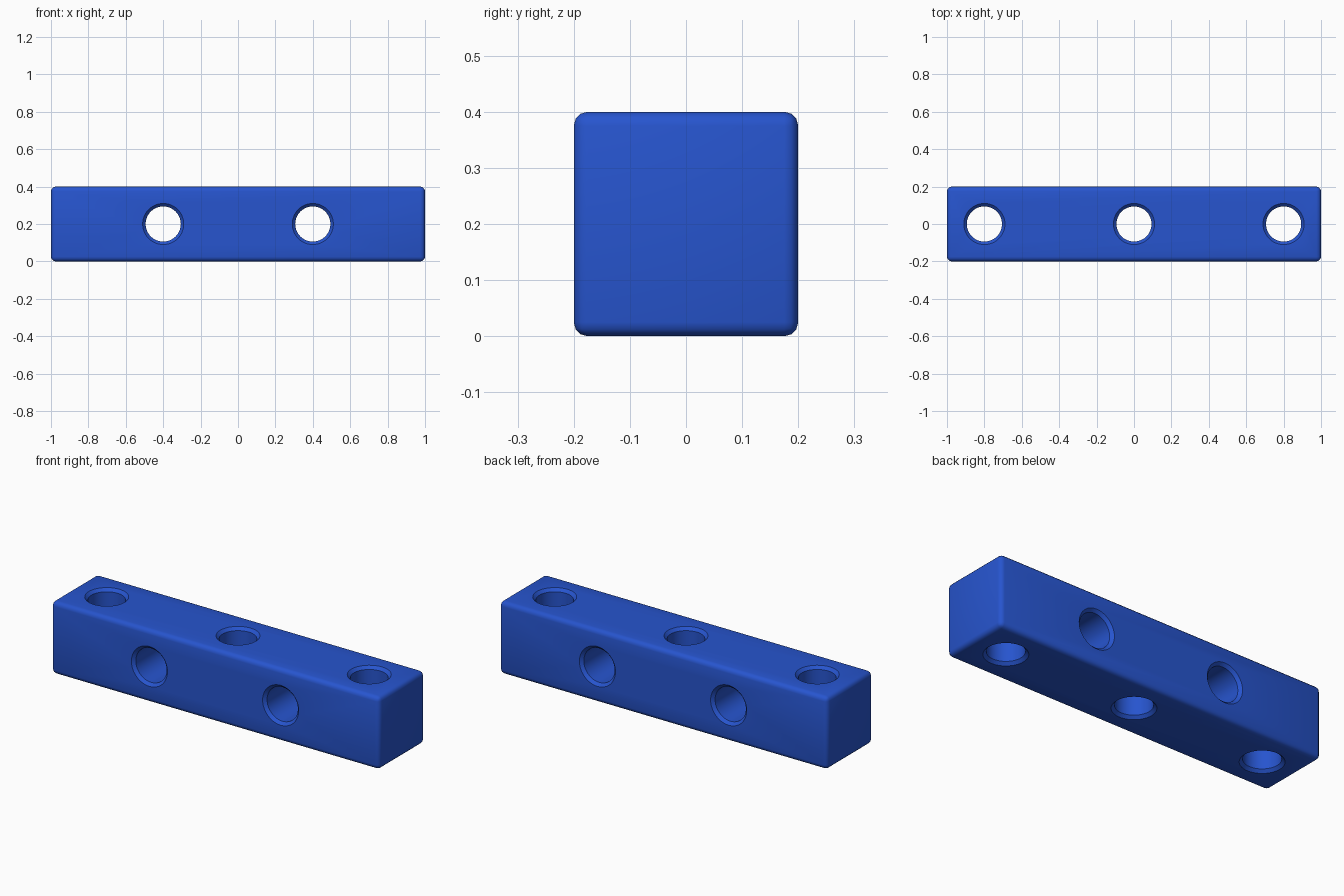
import bpy, bmesh, math
from mathutils import Matrix

if "Cube" in bpy.data.objects:
    bpy.data.objects.remove(bpy.data.objects["Cube"])

HALF, R_IN, R_OUT, CH = 0.2, 0.094, 0.11, 0.016


def make_object(name, bm):
    mesh = bpy.data.meshes.new(name)
    bm.to_mesh(mesh)
    bm.free()
    obj = bpy.data.objects.new(name, mesh)
    bpy.context.collection.objects.link(obj)
    return obj


# Drill shape: straight bore with a flared mouth at both ends
def hole_cutter(name, x, along_y):
    bm = bmesh.new()
    d = 0.02
    profile = [(R_OUT + d, -HALF - d), (R_IN, -HALF + CH),
               (R_IN, HALF - CH), (R_OUT + d, HALF + d)]
    n = 48
    rings = [[bm.verts.new((r * math.cos(2 * math.pi * i / n),
                            r * math.sin(2 * math.pi * i / n), z))
              for i in range(n)] for r, z in profile]
    for a, b in zip(rings, rings[1:]):
        for i in range(n):
            j = (i + 1) % n
            bm.faces.new((a[i], a[j], b[j], b[i]))
    bm.faces.new(rings[0][::-1])
    bm.faces.new(rings[-1])
    if along_y:
        bm.transform(Matrix.Rotation(math.pi / 2, 4, 'X'))
    bm.transform(Matrix.Translation((x, 0, HALF)))
    obj = make_object(name, bm)
    obj.hide_render = True
    return obj


# Beam with rounded edges
bm = bmesh.new()
bmesh.ops.create_cube(bm, size=1)
bm.transform(Matrix.Translation((0, 0, HALF)) @ Matrix.Diagonal((2, 0.4, 0.4, 1)))
bmesh.ops.bevel(bm, geom=bm.edges[:], offset=0.025, segments=3,
                profile=0.5, affect='EDGES')
beam = make_object("drilled_beam", bm)

# Three vertical holes and two front-to-back holes
cutters = [hole_cutter("vertical_hole_cutter", x, False) for x in (-0.8, 0, 0.8)]
cutters += [hole_cutter("cross_hole_cutter", x, True) for x in (-0.4, 0.4)]
bpy.context.view_layer.objects.active = beam
beam.select_set(True)
for cutter in cutters:
    mod = beam.modifiers.new("hole", 'BOOLEAN')
    mod.operation = 'DIFFERENCE'
    mod.solver = 'EXACT'
    mod.object = cutter
    bpy.ops.object.modifier_apply(modifier=mod.name)
for cutter in cutters:
    bpy.data.objects.remove(cutter)
bpy.ops.object.shade_smooth_by_angle(angle=math.radians(35))

# Blue finish
blue = bpy.data.materials.new("blue")
blue.diffuse_color = (0.02, 0.09, 0.62, 1)
blue.use_nodes = True
blue.node_tree.nodes["Principled BSDF"].inputs["Base Color"].default_value = blue.diffuse_color
beam.data.materials.clear()
beam.data.materials.append(blue)
